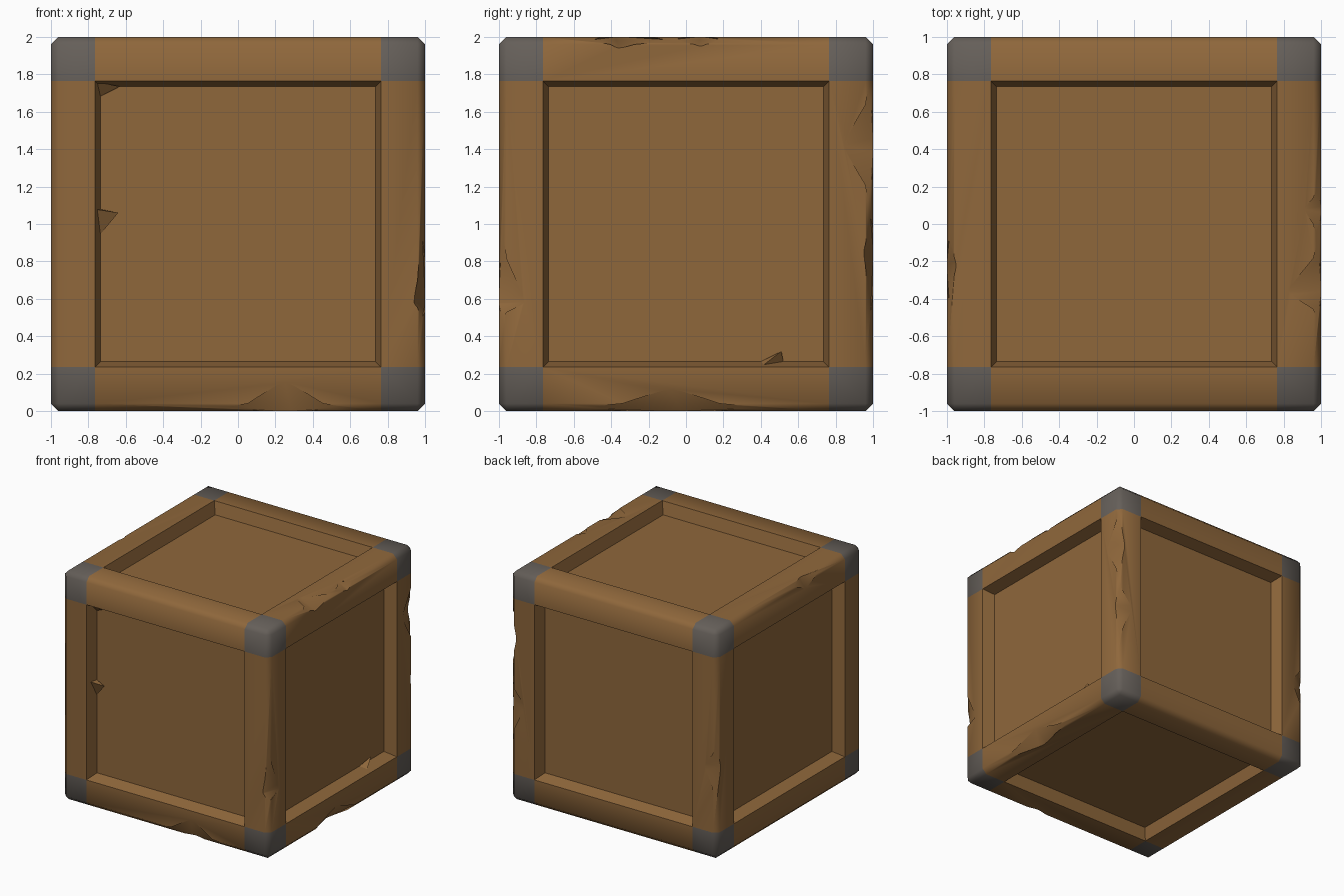
import bpy, bmesh
from mathutils import Vector

if "Cube" in bpy.data.objects:
    bpy.data.objects.remove(bpy.data.objects["Cube"])

OPEN, DEPTH, SLOPE, BEVEL = 0.765, 0.105, 0.03, 0.04


def material(name, rgb):
    m = bpy.data.materials.new(name)
    m.diffuse_color = (*rgb, 1)
    m.use_nodes = True
    m.node_tree.nodes["Principled BSDF"].inputs["Base Color"].default_value = m.diffuse_color
    return m


wood = material("brown wood", (0.275, 0.136, 0.044))
metal = material("grey metal", (0.130, 0.114, 0.100))


def add_object(name, bm, mats):
    bmesh.ops.recalc_face_normals(bm, faces=bm.faces)
    me = bpy.data.meshes.new(name)
    bm.to_mesh(me)
    bm.free()
    ob = bpy.data.objects.new(name, me)
    bpy.context.collection.objects.link(ob)
    for m in mats:
        me.materials.append(m)
    return ob


def hull(name, points, mats):
    bm = bmesh.new()
    for p in points:
        bm.verts.new(p)
    bmesh.ops.convex_hull(bm, input=bm.verts)
    return add_object(name, bm, mats)


# Crate body: cube with a sunken, sloped-rim panel on each side
bm = bmesh.new()
bmesh.ops.create_cube(bm, size=2)
sides = bm.faces[:]
outer = bm.edges[:]
bmesh.ops.inset_individual(bm, faces=sides, thickness=1 - OPEN, use_even_offset=True)
bmesh.ops.inset_individual(bm, faces=sides, thickness=SLOPE, depth=-DEPTH, use_even_offset=True)
outer = [e for e in bm.edges
         if all(min(abs(c) for c in v.co) > 0.99 for v in e.verts)]
bmesh.ops.bevel(bm, geom=outer, offset=BEVEL, segments=1, affect='EDGES', profile=0.5)
crate = add_object("crate", bm, [wood, metal])


# Worn chips along the outer edges
def chip(axis, su, sv, start, end, mid, wu, wv):
    u, v = [i for i in range(3) if i != axis]

    def pt(t, pu, pv):
        p = [0, 0, 0]
        p[axis], p[u], p[v] = t, su * pu, sv * pv
        return Vector(p)
    return hull("chip_cutter", [pt(start, .985, .985), pt(end, .985, .985),
                                pt(mid, 1 - wu, 1.002), pt(mid, 1.002, 1 - wv),
                                pt(mid, 1.1, 1.1)], [wood])


chips = [
    (0, -1, -1, -0.05, 0.56, 0.25, 0.06, 0.16),
    (1, 1, -1, -0.52, 0.36, -0.08, 0.09, 0.12),
    (1, 1, 1, -0.50, -0.10, -0.36, 0.18, 0.06),
    (1, 1, 1, -0.08, 0.20, 0.08, 0.09, 0.05),
    (2, 1, -1, -0.50, -0.05, -0.42, 0.06, 0.14),
    (2, 1, 1, 0.10, 0.75, 0.42, 0.06, 0.16),
    (2, 1, 1, -0.50, 0.05, -0.15, 0.14, 0.05),
    (2, -1, 1, -0.50, 0.00, -0.20, 0.12, 0.05),
    (1, -1, 1, -0.45, -0.05, -0.22, 0.05, 0.09),
]
cutters = [chip(*c) for c in chips]
for c in cutters:
    c.hide_render = True
    mod = crate.modifiers.new("chip", 'BOOLEAN')
    mod.operation, mod.solver, mod.object = 'DIFFERENCE', 'EXACT', c
bpy.context.view_layer.update()
dg = bpy.context.evaluated_depsgraph_get()
worn = bpy.data.meshes.new_from_object(crate.evaluated_get(dg))
crate.modifiers.clear()
crate.data = worn
worn.materials.clear()
for m in (wood, metal):
    worn.materials.append(m)
for c in cutters:
    bpy.data.objects.remove(c)

# Metal corners: split the frame at the opening lines, colour the eight corner blocks
bm = bmesh.new()
bm.from_mesh(worn)
for axis in range(3):
    for s in (-1, 1):
        n = Vector((0, 0, 0))
        n[axis] = s
        bmesh.ops.bisect_plane(bm, geom=bm.verts[:] + bm.edges[:] + bm.faces[:],
                               dist=1e-4, plane_co=n * OPEN, plane_no=n)
for f in bm.faces:
    c = f.calc_center_median()
    f.material_index = int(min(abs(x) for x in c) > OPEN + 0.002)
bm.to_mesh(worn)
bm.free()
crate.location.z = 1

# Splinters sticking out of the panel rims
P = 1 - DEPTH
splinters = [
    hull("front_splinter", [(-.77, -.96, .08), (-.74, -P, -.06), (-.74, -P, .08),
                            (-.64, -.93, .06)], [wood]),
    hull("front_corner_splinter", [(-.76, -.96, .76), (-.74, -P, .68), (-.74, -P, .75),
                                   (-.63, -.93, .735)], [wood]),
    hull("right_splinter", [(.96, .40, -.765), (P, .40, -.735), (P, .52, -.735),
                            (.93, .51, -.68)], [wood]),
]
for s in splinters:
    s.location.z = 1

# Soft shading over the bevels, crisp panel rims
bpy.ops.object.select_all(action='DESELECT')
crate.select_set(True)
bpy.context.view_layer.objects.active = crate
bpy.ops.object.shade_smooth_by_angle(angle=0.87)
